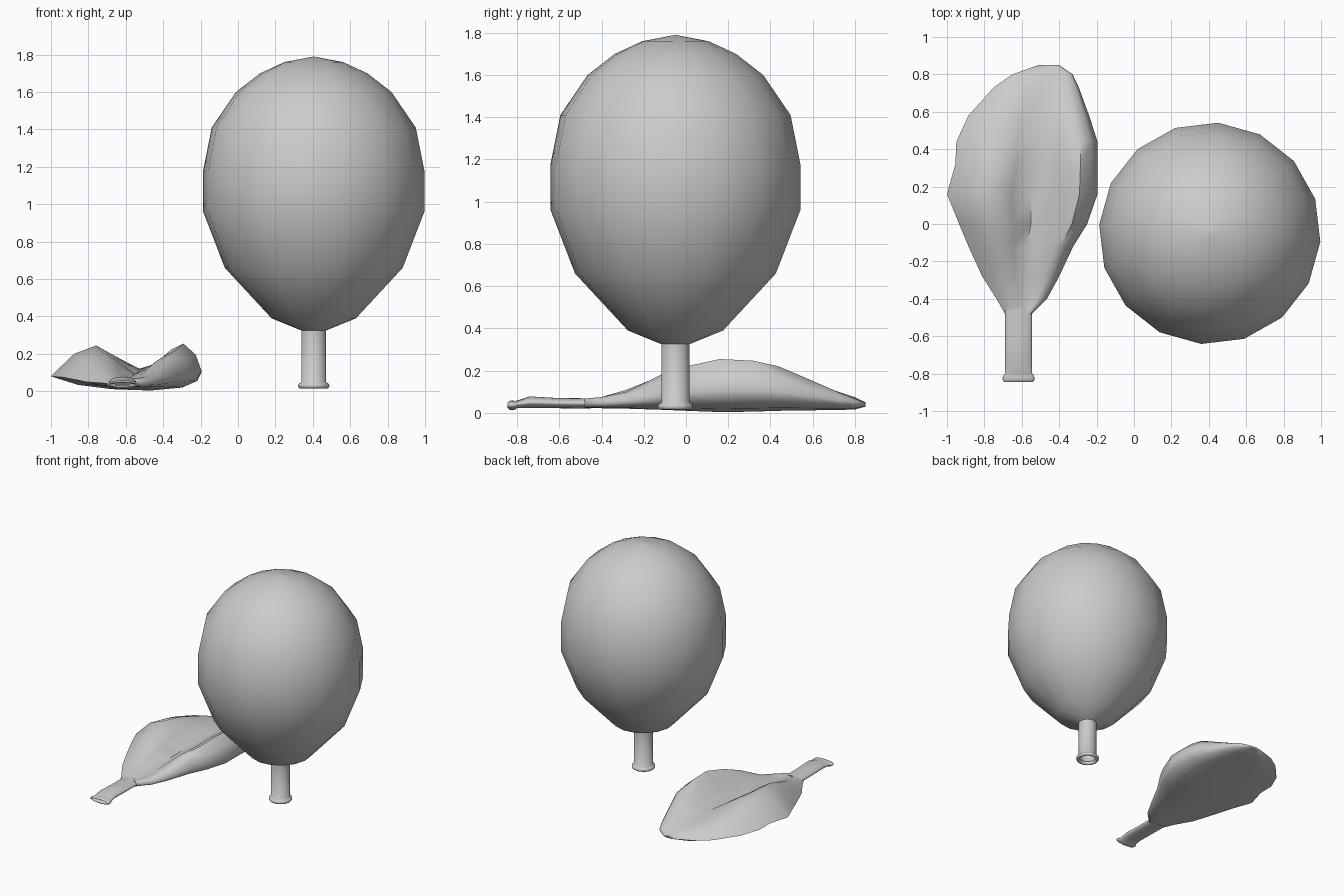
import bpy, bmesh, math


def loft(name, rings, cap_start=False, cap_end=False, angle=60):
    """Skin a list of equal-length closed rings into one smooth object."""
    bm = bmesh.new()
    vs = [[bm.verts.new(p) for p in r] for r in rings]
    n = len(rings[0])
    for a, b in zip(vs, vs[1:]):
        for i in range(n):
            j = (i + 1) % n
            bm.faces.new((a[i], a[j], b[j], b[i]))
    if cap_start:
        bm.faces.new(vs[0][::-1])
    if cap_end:
        bm.faces.new(vs[-1])
    bmesh.ops.recalc_face_normals(bm, faces=bm.faces)
    me = bpy.data.meshes.new(name)
    bm.to_mesh(me)
    bm.free()
    ob = bpy.data.objects.new(name, me)
    bpy.context.collection.objects.link(ob)
    bpy.ops.object.select_all(action='DESELECT')
    ob.select_set(True)
    bpy.context.view_layer.objects.active = ob
    bpy.ops.object.shade_smooth_by_angle(angle=math.radians(angle))
    return ob


def circle(r, z, n, cx=0.405, cy=-0.05, turn=-4.4):
    return [(cx + r * math.cos(math.radians(turn) + 2 * math.pi * i / n),
             cy + r * math.sin(math.radians(turn) + 2 * math.pi * i / n), z)
            for i in range(n)]


def revolve(name, profile, n, **kw):
    return loft(name, [circle(r, z, n) for r, z in profile], **kw)


# Inflated balloon body, 16 sided
revolve("inflated_body", [(0.066, 0.325), (0.226, 0.39), (0.477, 0.66), (0.593, 0.96),
                          (0.593, 1.18), (0.547, 1.41), (0.417, 1.60), (0.288, 1.70),
                          (0.158, 1.76), (0.001, 1.79)], 16, cap_end=True)

# Inflated neck: open tube with a rolled lip
lip = [(0.071 + 0.013 * math.cos(a), 0.029 + 0.014 * math.sin(a))
       for a in [math.radians(d) for d in range(60, -241, -30)]]
revolve("inflated_neck", [(0.067, 0.34), (0.067, 0.05)] + lip + [(0.058, 0.05), (0.058, 0.34)],
        32, cap_end=True)

# Limp body rows: y, left x, right x, edge z, left fold, valley, right fold, right z, underside
rows = [
    (-0.48, -0.690, -0.545, 0.040, 0.065, 0.060, 0.068, 0.045, 0.022),
    (-0.40, -0.735, -0.465, 0.045, 0.075, 0.060, 0.075, 0.045, 0.022),
    (-0.28, -0.812, -0.400, 0.050, 0.110, 0.075, 0.100, 0.055, 0.020),
    (-0.12, -0.885, -0.325, 0.065, 0.175, 0.085, 0.180, 0.080, 0.015),
    (0.00, -0.935, -0.250, 0.075, 0.215, 0.090, 0.220, 0.100, 0.010),
    (0.16, -1.000, -0.195, 0.080, 0.245, 0.100, 0.255, 0.110, 0.004),
    (0.32, -0.955, -0.195, 0.080, 0.225, 0.110, 0.247, 0.110, 0.006),
    (0.44, -0.950, -0.195, 0.075, 0.185, 0.120, 0.220, 0.100, 0.010),
    (0.58, -0.885, -0.240, 0.065, 0.145, 0.120, 0.160, 0.080, 0.012),
    (0.73, -0.750, -0.295, 0.050, 0.095, 0.090, 0.095, 0.060, 0.014),
    (0.80, -0.650, -0.328, 0.045, 0.068, 0.070, 0.068, 0.050, 0.016),
    (0.85, -0.510, -0.400, 0.040, 0.045, 0.046, 0.045, 0.040, 0.030),
]


def limp_section(y, xl, xr, zl, hl, v, hr, zr, b):
    pts = [(0, zl), (0.15, zl + 0.72 * (hl - zl)), (0.3, hl), (0.43, (hl + v) / 2 + 0.005),
           (0.56, v), (0.7, v + 0.35 * (hr - v)), (0.80, v + 0.8 * (hr - v)), (0.88, hr),
           (0.96, zr + 0.6 * (hr - zr)), (1, zr), (0.97, zr + 0.5 * (b - zr)),
           (0.87, b + 0.15 * (zr - b)), (0.66, b), (0.4, b + 0.1 * (zl - b)),
           (0.18, b + 0.4 * (zl - b))]
    return [(xl + u * (xr - xl), y, z) for u, z in pts]


loft("limp_body", [limp_section(*r) for r in rows], cap_start=True, cap_end=True)


def flat_ring(y, half_w, half_h, z, n=24):
    return [(-0.617 + half_w * math.cos(2 * math.pi * i / n), y,
             z + half_h * math.sin(2 * math.pi * i / n)) for i in range(n)]


# Limp neck: flattened tube with a squashed lip and open mouth
loft("limp_neck", [flat_ring(*r) for r in [
    (-0.45, 0.073, 0.024, 0.045), (-0.60, 0.072, 0.024, 0.046), (-0.74, 0.072, 0.028, 0.050),
    (-0.80, 0.073, 0.018, 0.040), (-0.812, 0.082, 0.021, 0.036), (-0.825, 0.086, 0.023, 0.036),
    (-0.838, 0.083, 0.020, 0.036), (-0.845, 0.076, 0.013, 0.036), (-0.835, 0.068, 0.006, 0.036),
    (-0.78, 0.060, 0.006, 0.042)]], cap_start=True, cap_end=True)
